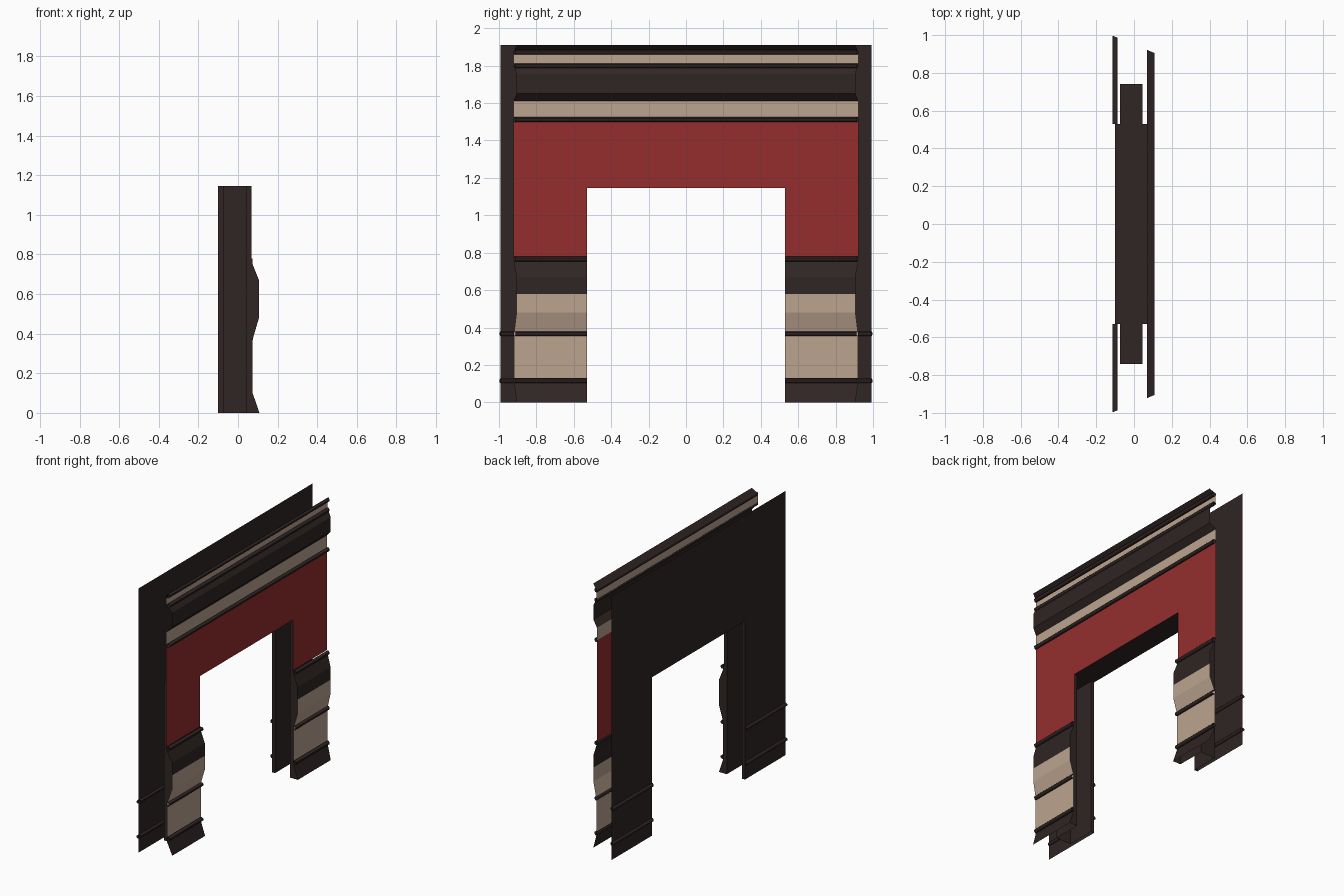
import bpy, math

if "Cube" in bpy.data.objects:
    bpy.data.objects.remove(bpy.data.objects["Cube"])


def material(name, rgb):
    m = bpy.data.materials.new(name)
    m.diffuse_color = (*rgb, 1)
    m.use_nodes = True
    m.node_tree.nodes["Principled BSDF"].inputs["Base Color"].default_value = m.diffuse_color
    return m


MATS = [material("dark brown", (0.029, 0.019, 0.018)),
        material("tan", (0.50, 0.37, 0.275)),
        material("red", (0.30, 0.027, 0.027))]
DARK, TAN, RED = 0, 1, 2
FRONT, BACK = 0.068, -0.10      # wall face planes
OPEN_Y, OPEN_Z = 0.53, 1.145    # half width and height of the doorway


def outer(x):
    """Mitred outer end of the wall: front is narrower than back."""
    return 0.95 - 0.414 * x


def make(name, verts, faces, cols=None):
    me = bpy.data.meshes.new(name)
    me.from_pydata(verts, [], faces)
    for m in MATS:
        me.materials.append(m)
    for i, p in enumerate(me.polygons):
        p.material_index = cols[i] if cols else DARK
    ob = bpy.data.objects.new(name, me)
    bpy.context.collection.objects.link(ob)
    return ob


def strip(name, profile, cols, side=0):
    """Sweep an (x, z) profile along y; side 0 = full width, +-1 = one leg."""
    verts, faces = [], []
    for x, z in profile:
        a, b = -outer(x), outer(x)
        if side > 0:
            a = OPEN_Y
        elif side < 0:
            b = -OPEN_Y
        verts += [(x, a, z), (x, b, z)]
    for i in range(len(profile) - 1):
        faces.append((2*i, 2*i + 1, 2*i + 3, 2*i + 2))
    if profile[0][0] < 0:
        faces = [f[::-1] for f in faces]
    return make(name, verts, faces, cols)


def bead(name, x, z, side=0, r=0.014, n=8):
    """Round moulding with mitred outer ends."""
    ring = [(x + r * math.cos(2*math.pi*i/n + math.pi/n),
             z + r * math.sin(2*math.pi*i/n + math.pi/n)) for i in range(n)]
    ob = strip(name, ring + ring[:1], [DARK] * n, side)
    for p in ob.data.polygons:
        p.use_smooth = True
    return ob


# lower leg panelling profile, plinth to dado
LEG = [(0.108, 0), (0.074, 0.10), (0.074, 0.13), (0.074, 0.365), (0.078, 0.385),
       (0.106, 0.48), (0.106, 0.58), (0.106, 0.67), (0.074, 0.75), (0.074, 0.78)]
LEG_COL = [DARK, DARK, TAN, TAN, TAN, TAN, DARK, DARK, DARK]
# cornice profile
TOP = [(FRONT, 1.515), (FRONT, 1.61), (0.106, 1.65), (0.106, 1.755), (0.078, 1.80),
       (0.07, 1.81), (0.07, 1.86), (0.08, 1.885), (0.108, 1.91)]
TOP_COL = [TAN, DARK, DARK, DARK, DARK, TAN, DARK, DARK]

SLOT = (-0.075, 0.045)          # door pocket in the jambs
POCKET_Y = 0.74

for s, tag in ((1, "right"), (-1, "left")):
    strip("leg_panel_" + tag, LEG, LEG_COL, s)
    strip("red_panel_" + tag, [(FRONT, 0.78), (FRONT, OPEN_Z)], [RED], s)
    strip("back_leg_" + tag, [(BACK, 0), (BACK, OPEN_Z)], [DARK], s)
    for z in (0.115, 0.367, 0.767):
        bead("front_bead_" + tag, 0.081, z, s)
    for z in (0.115, 0.367):
        bead("back_bead_" + tag, BACK, z, s)
    # inner end of the leg panelling
    cap = [(FRONT, s * OPEN_Y, 0)] + [(x, s * OPEN_Y, z) for x, z in LEG]
    cap.append((FRONT, s * OPEN_Y, 0.78))
    idx = list(range(len(cap)))
    make("leg_return_" + tag, cap, [idx if s > 0 else idx[::-1]])
    # jamb with sliding door pocket, plan path swept upward
    path = [(BACK, OPEN_Y), (SLOT[0], OPEN_Y), (SLOT[0], POCKET_Y),
            (SLOT[1], POCKET_Y), (SLOT[1], OPEN_Y), (FRONT, OPEN_Y)]
    v = [(x, s * y, z) for x, y in path for z in (0, OPEN_Z)]
    f = [(2*i, 2*i + 2, 2*i + 3, 2*i + 1) for i in range(5)]
    f.append((3, 5, 7, 9))      # pocket ceiling
    make("jamb_" + tag, v, f if s > 0 else [q[::-1] for q in f])

# lintel underside
make("lintel_soffit",
     [(x, y, OPEN_Z) for x, y in ((BACK, -OPEN_Y), (BACK, OPEN_Y),
                                  (FRONT, OPEN_Y), (FRONT, -OPEN_Y))],
     [(0, 1, 2, 3)])

# full width upper parts
strip("red_panel_top", [(FRONT, OPEN_Z), (FRONT, 1.515)], [RED])
strip("cornice", TOP, TOP_COL)
strip("back_wall_top", [(BACK, OPEN_Z), (BACK, 1.91)], [DARK])
for z in (1.513, 1.80, 1.872):
    bead("cornice_bead", 0.081, z)
